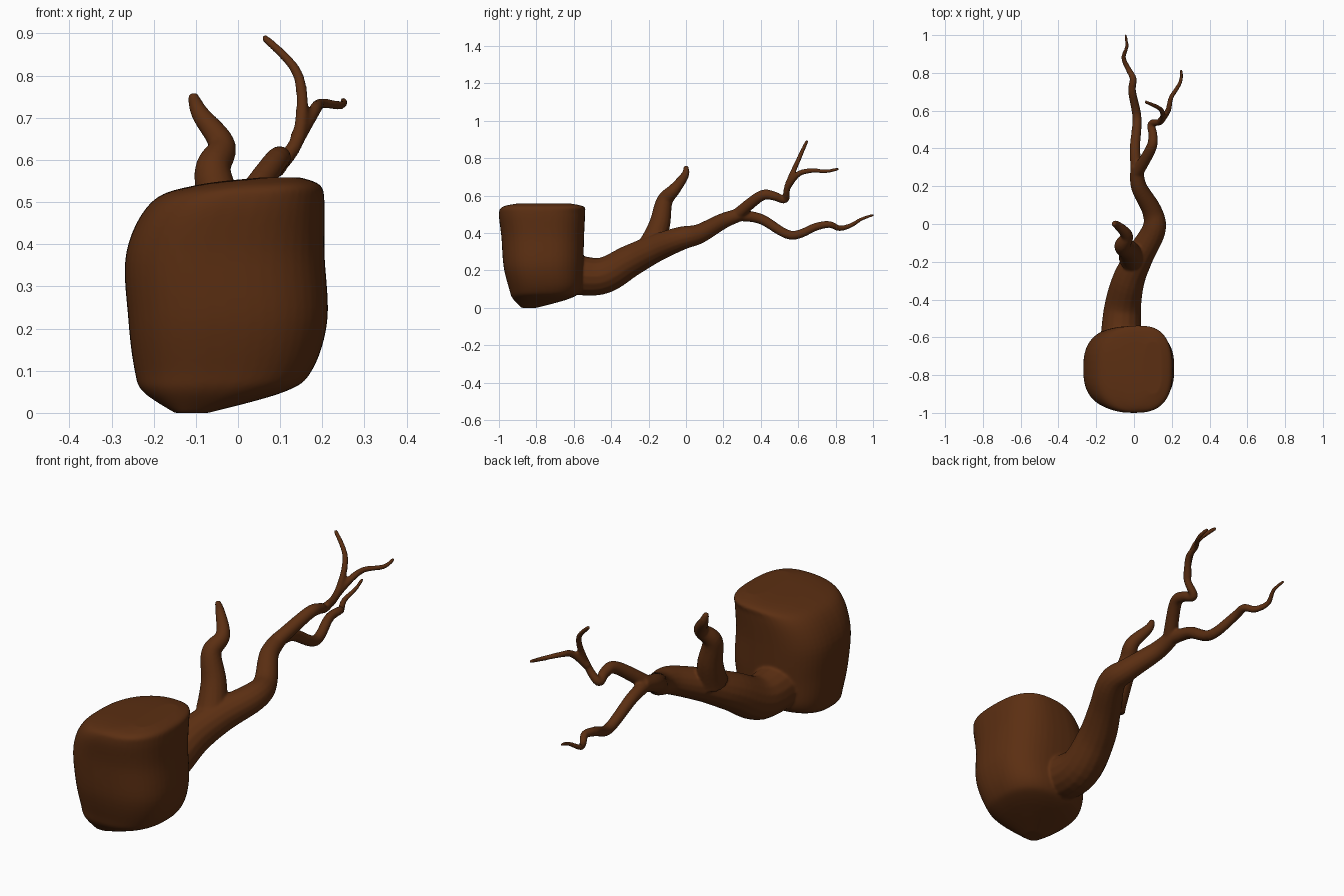
import bpy, bmesh
from math import cos, sin, pi, copysign
from mathutils import Vector

if "Cube" in bpy.data.objects:
    bpy.data.objects.remove(bpy.data.objects["Cube"])

brown = bpy.data.materials.new("bark_brown")
brown.diffuse_color = (0.105, 0.028, 0.006, 1)
brown.use_nodes = True
brown.node_tree.nodes["Principled BSDF"].inputs["Base Color"].default_value = brown.diffuse_color


def loft(name, rings):
    """Skin a list of equal-length rings and cap both ends."""
    bm = bmesh.new()
    loops = [[bm.verts.new(p) for p in r] for r in rings]
    n = len(loops[0])
    for a, b in zip(loops, loops[1:]):
        for i in range(n):
            j = (i + 1) % n
            bm.faces.new((a[i], a[j], b[j], b[i]))
    bm.faces.new(loops[0][::-1])
    bm.faces.new(loops[-1])
    bmesh.ops.recalc_face_normals(bm, faces=bm.faces)
    me = bpy.data.meshes.new(name)
    bm.to_mesh(me)
    bm.free()
    ob = bpy.data.objects.new(name, me)
    bpy.context.collection.objects.link(ob)
    return ob


def spline(keys, steps=6):
    """Catmull-Rom through tuples of any length."""
    k = [keys[0]] + keys + [keys[-1]]
    out = []
    for i in range(1, len(k) - 2):
        for s in range(steps):
            t = s / steps
            out.append([0.5 * (2 * b + (c - a) * t + (2 * a - 5 * b + 4 * c - d) * t * t
                               + (3 * b - a - 3 * c + d) * t ** 3)
                        for a, b, c, d in zip(*k[i - 1:i + 3])])
    return out + [list(keys[-1])]


def limb(name, r0, r1, keys, sides=16):
    """Round limb along a curved path, tapering from r0 to r1."""
    pos = [Vector(p) for p in spline(keys)]
    last = len(pos) - 1
    side = Vector((1, 0, 0))
    rings = []
    for i, p in enumerate(pos):
        tan = (pos[min(i + 1, last)] - pos[max(i - 1, 0)]).normalized()
        side = (side - tan * side.dot(tan)).normalized()
        up = tan.cross(side)
        r = r0 + (r1 - r0) * (i / last) ** 0.85
        rings.append([p + (side * cos(2 * pi * j / sides) + up * sin(2 * pi * j / sides)) * r
                      for j in range(sides)])
    return loft(name, rings)


def squircle(z, x0, x1, y0, y1, n=48, e=2 / 2.6):
    """Rounded-square ring filling the given x and y range."""
    ring = []
    for i in range(n):
        c, s = cos(2 * pi * i / n), sin(2 * pi * i / n)
        ring.append(((x0 + x1) / 2 + (x1 - x0) / 2 * copysign(abs(c) ** e, c),
                     (y0 + y1) / 2 + (y1 - y0) / 2 * copysign(abs(s) ** e, s), z))
    return ring


# Stump: rounded block
stump = loft("gnarled_branch", [squircle(*k) for k in spline([
    (0, -.15, -.07, -.88, -.8), (.05, -.225, .11, -.927, -.62),
    (.1, -.245, .175, -.945, -.56), (.22, -.26, .212, -.975, -.55),
    (.38, -.265, .205, -.987, -.545), (.5, -.205, .205, -1, -.54),
    (.54, -.1, .195, -.98, -.545), (.558, .05, .15, -.9, -.62)])])

# Trunk sweeping back out of the stump
trunk = limb("trunk", .115, .032, [
    (-.07, -.66, .19), (-.062, -.46, .168), (-.03, -.3, .25), (.03, -.17, .315),
    (.105, -.03, .37), (.095, .07, .395), (.025, .2, .465), (.015, .31, .505)])

# Boughs and twigs
lower_bough = limb("lower_bough", .032, .007, [
    (.015, .27, .495), (.005, .4, .475), (.016, .56, .388), (-.01, .7, .435),
    (-.005, .77, .445), (-.03, .82, .425), (-.055, .88, .44), (-.038, .94, .475),
    (-.045, 1.003, .497)])
upper_bough = limb("upper_bough", .034, .009, [
    (.015, .27, .495), (.09, .4, .598), (.1, .47, .598), (.092, .53, .58),
    (.145, .545, .66), (.143, .605, .8), (.06, .647, .893)])
outer_twig = limb("outer_twig", .019, .008, [
    (.14, .545, .65), (.18, .6, .715), (.197, .67, .733), (.245, .75, .73),
    (.25, .817, .743)])
side_shoot = limb("side_shoot", .072, .011, [
    (-.01, -.18, .34), (-.03, -.14, .45), (-.06, -.115, .57), (-.038, -.06, .635),
    (-.09, -.005, .71), (-.109, 0, .758)])

# Fuse everything into one organic skin
for ob in (stump, trunk, lower_bough, upper_bough, outer_twig, side_shoot):
    ob.select_set(True)
bpy.context.view_layer.objects.active = stump
bpy.ops.object.join()
remesh = stump.modifiers.new("fuse", 'REMESH')
remesh.mode = 'VOXEL'
remesh.voxel_size = 0.006
remesh.use_smooth_shade = True
soften = stump.modifiers.new("soften", 'SMOOTH')
soften.factor = 0.5
soften.iterations = 6
stump.data.materials.append(brown)
